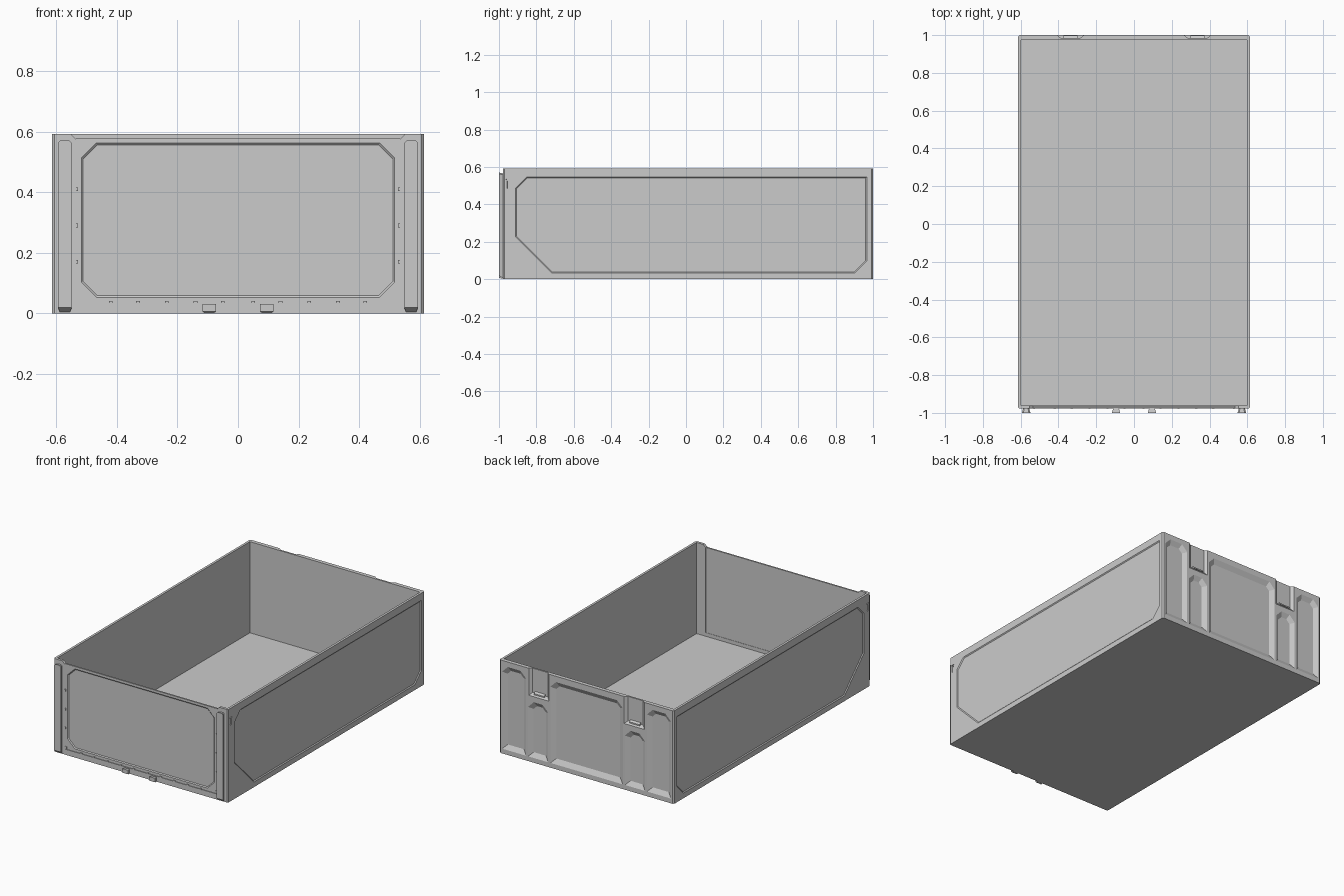
import bpy, bmesh
from mathutils import Vector

if "Cube" in bpy.data.objects:
    bpy.data.objects.remove(bpy.data.objects["Cube"])

# Outline coordinates (u, v) and outward distance d for each side of the box
PLANES = {
    "front": lambda u, v, d: (u, -d, v),
    "back": lambda u, v, d: (u, d, v),
    "right": lambda u, v, d: (d, u, v),
    "left": lambda u, v, d: (-d, u, v),
    "top": lambda u, v, d: (u, v, d),
}


def rect(u0, u1, v0, v1, bl=0, br=0, tr=0, tl=0):
    """Counter-clockwise rectangle with optional corner cuts."""
    pts = []
    pts += [(u0, v0 + bl), (u0 + bl, v0)] if bl else [(u0, v0)]
    pts += [(u1 - br, v0), (u1, v0 + br)] if br else [(u1, v0)]
    pts += [(u1, v1 - tr), (u1 - tr, v1)] if tr else [(u1, v1)]
    pts += [(u0 + tl, v1), (u0, v1 - tl)] if tl else [(u0, v1)]
    return pts


def inset(pts, o):
    """Move every side of a convex outline inward by o."""
    out = []
    for i, p in enumerate(pts):
        p = Vector(p)
        a = (p - Vector(pts[i - 1])).normalized()
        b = (Vector(pts[(i + 1) % len(pts)]) - p).normalized()
        na, nb = Vector((-a.y, a.x)), Vector((-b.y, b.x))
        out.append(tuple(p + (na + nb) * (o / (1 + na.dot(nb)))))
    return out


def loft(name, plane, d0, pts0, d1, pts1=None):
    """Solid between two matching outlines."""
    f = PLANES[plane]
    bm = bmesh.new()
    a = [bm.verts.new(f(u, v, d0)) for u, v in pts0]
    b = [bm.verts.new(f(u, v, d1)) for u, v in (pts1 or pts0)]
    n = len(a)
    bm.faces.new(a)
    bm.faces.new(b)
    for i in range(n):
        j = (i + 1) % n
        bm.faces.new((a[i], a[j], b[j], b[i]))
    bmesh.ops.recalc_face_normals(bm, faces=bm.faces)
    me = bpy.data.meshes.new(name)
    bm.to_mesh(me)
    bm.free()
    ob = bpy.data.objects.new(name, me)
    bpy.context.collection.objects.link(ob)
    return ob


def cut(target, cutter):
    cutter.hide_render = True
    m = target.modifiers.new("cut", "BOOLEAN")
    m.operation, m.solver, m.object = "DIFFERENCE", "EXACT", cutter
    bpy.context.view_layer.objects.active = target
    bpy.ops.object.modifier_apply(modifier=m.name)
    bpy.data.objects.remove(cutter)


def recess(target, plane, pts, face, depth, slope):
    """Shallow pocket with sloping sides."""
    e = 0.004
    k = slope / depth
    cut(target, loft("cutter", plane, face + e, inset(pts, -e * k),
                     face - depth, inset(pts, slope)))


W, H, YF, YB = 0.614, 0.592, 0.978, 1.0

# Open tub with chamfered upright corners
tub = loft("tub", "top", 0, rect(-W, W, -YF, YB, .008, .008, .008, .008), H)
cut(tub, loft("cutter", "top", 0.012, rect(-.599, .599, -.962, .975), 0.8))

# Front opening, flared at the top
cut(tub, loft("cutter", "front", 0.9,
              [(-.535, .035), (.535, .035), (.535, .575), (.66, .7), (-.66, .7), (-.535, .575)],
              1.1))

# Side wall panels and small slots
for side in ("right", "left"):
    recess(tub, side, rect(-.912, .967, .033, .546, .195, .065, 0, .06), W, .005, .006)
    recess(tub, side, rect(-.956, -.944, .485, .525), W, .004, .001)
    recess(tub, side, rect(-.962, -.938, .53, .536), W, .004, .001)

# Back wall pockets and hanging notches
recess(tub, "back", rect(-.255, .255, .03, .555, 0, 0, .04, .04), YB, .017, .03)
for s in (1, -1):
    def span(a, b):
        return sorted((a * s, b * s))
    inner_cut = .04
    recess(tub, "back", rect(*span(.425, .595), .03, .56, 0, 0, inner_cut, inner_cut), YB, .017, .028)
    recess(tub, "back", rect(*span(.27, .412), .03, .385, 0, 0, inner_cut, inner_cut), YB, .017, .028)
    recess(tub, "back", rect(*span(.265, .407), .42, .70), YB, .014, .018)
    # Stop ledge at the foot of each notch
    u0, u1 = span(.30, .372)
    loft("notch_ledge", "back", .984, rect(u0, u1, .432, .450), .998, rect(u0, u1, .432, .440))

# Front window panel with octagonal inset
panel = loft("front_panel", "front", .964, rect(-.535, .535, .035, .577), .974)
recess(panel, "front", rect(-.517, .517, .053, .562, .05, .05, .05, .05), .974, .005, .006)

# Retaining beads around the front panel
for s in (1, -1):
    for z in (.17, .29, .41):
        loft("panel_bead", "front", .972, rect(s * .532 - .004, s * .532 + .004, z - .006, z + .006), .979)
    for x in (.05, .14, .235, .33, .42):
        loft("panel_bead", "front", .972, rect(s * x - .006, s * x + .006, .033, .041), .979)
    loft("panel_corner_stop", "front", .972,
         rect(s * .53 - .006, s * .53 + .006, .036, .052), .977)

# Dovetail rails and bottom tabs on the front
for s in (1, -1):
    c = .571 * s
    loft("front_rail", "front", .976, rect(c - .016, c + .016, .003, .565, 0, 0, .006, .006),
         1.0, rect(c - .023, c + .023, .02, .57, 0, 0, .008, .008))
    c = .095 * s
    loft("bottom_tab", "front", .976, rect(c - .015, c + .015, .003, .028),
         1.0, rect(c - .022, c + .022, .006, .031))
